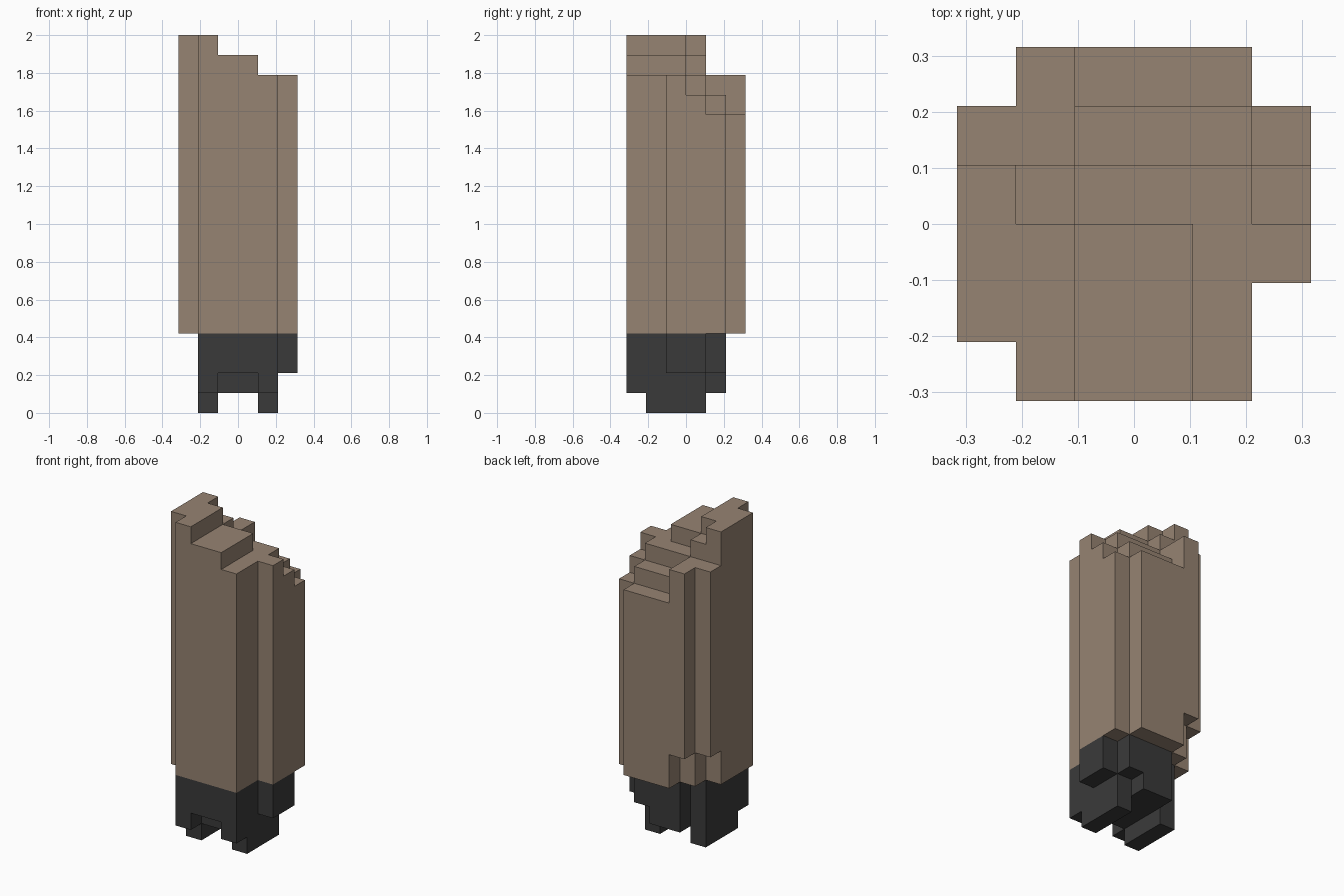
import bpy, bmesh

if "Cube" in bpy.data.objects:
    bpy.data.objects.remove(bpy.data.objects["Cube"])

U = 2 / 19            # edge of one block
SPLIT = 4             # level where the dark base meets the brown trunk

# Per-column levels, rows run front to back, entries left to right
TRUNK_TOP = [[0, 19, 18, 18, 17, 0],
             [19, 19, 18, 18, 17, 0],
             [19, 19, 18, 18, 17, 17],
             [19, 18, 17, 17, 17, 16],
             [17, 17, 16, 16, 16, 15],
             [0, 17, 15, 15, 15, 0]]
BASE_BOTTOM = [[4, 1, 2, 2, 1, 4],
               [4, 0, 1, 1, 0, 4],
               [4, 0, 1, 1, 0, 2],
               [4, 0, 1, 1, 0, 2],
               [4, 4, 1, 1, 2, 4],
               [4, 4, 4, 4, 4, 4]]
NOTCHES = {(0, 4): 6, (1, 5): 6}   # trunk columns that start higher

trunk, base = set(), set()
for y in range(6):
    for x in range(6):
        start = NOTCHES.get((x, y), SPLIT)
        trunk |= {(x, y, z) for z in range(start, TRUNK_TOP[y][x])}
        base |= {(x, y, z) for z in range(BASE_BOTTOM[y][x], SPLIT)}
solid = trunk | base


def material(name, color):
    mat = bpy.data.materials.new(name)
    mat.diffuse_color = (*color, 1)
    mat.use_nodes = True
    mat.node_tree.nodes["Principled BSDF"].inputs["Base Color"].default_value = mat.diffuse_color
    return mat


def block_part(name, cells, mat):
    """Skin the exposed sides of the blocks and merge flat regions."""
    bm = bmesh.new()
    verts = {}

    def vert(p):
        if p not in verts:
            verts[p] = bm.verts.new(((p[0] - 3) * U, (p[1] - 3) * U, p[2] * U))
        return verts[p]

    for cell in sorted(cells):
        for axis in range(3):
            for side in (0, 1):
                near = list(cell)
                near[axis] += 2 * side - 1
                if tuple(near) in solid:
                    continue
                corners = []
                for a, b in ((0, 0), (1, 0), (1, 1), (0, 1)):
                    p = list(cell)
                    p[axis] += side
                    p[(axis + 1) % 3] += a
                    p[(axis + 2) % 3] += b
                    corners.append(vert(tuple(p)))
                bm.faces.new(corners if side else corners[::-1])
    bm.normal_update()
    bmesh.ops.dissolve_limit(bm, angle_limit=0.01, verts=bm.verts[:], edges=bm.edges[:])
    mesh = bpy.data.meshes.new(name)
    bm.to_mesh(mesh)
    bm.free()
    mesh.materials.append(mat)
    obj = bpy.data.objects.new(name, mesh)
    bpy.context.collection.objects.link(obj)


# Brown stepped trunk and dark footed base
block_part("trunk", trunk, material("brown", (0.305, 0.227, 0.168)))
block_part("base", base, material("charcoal", (0.042, 0.042, 0.042)))
